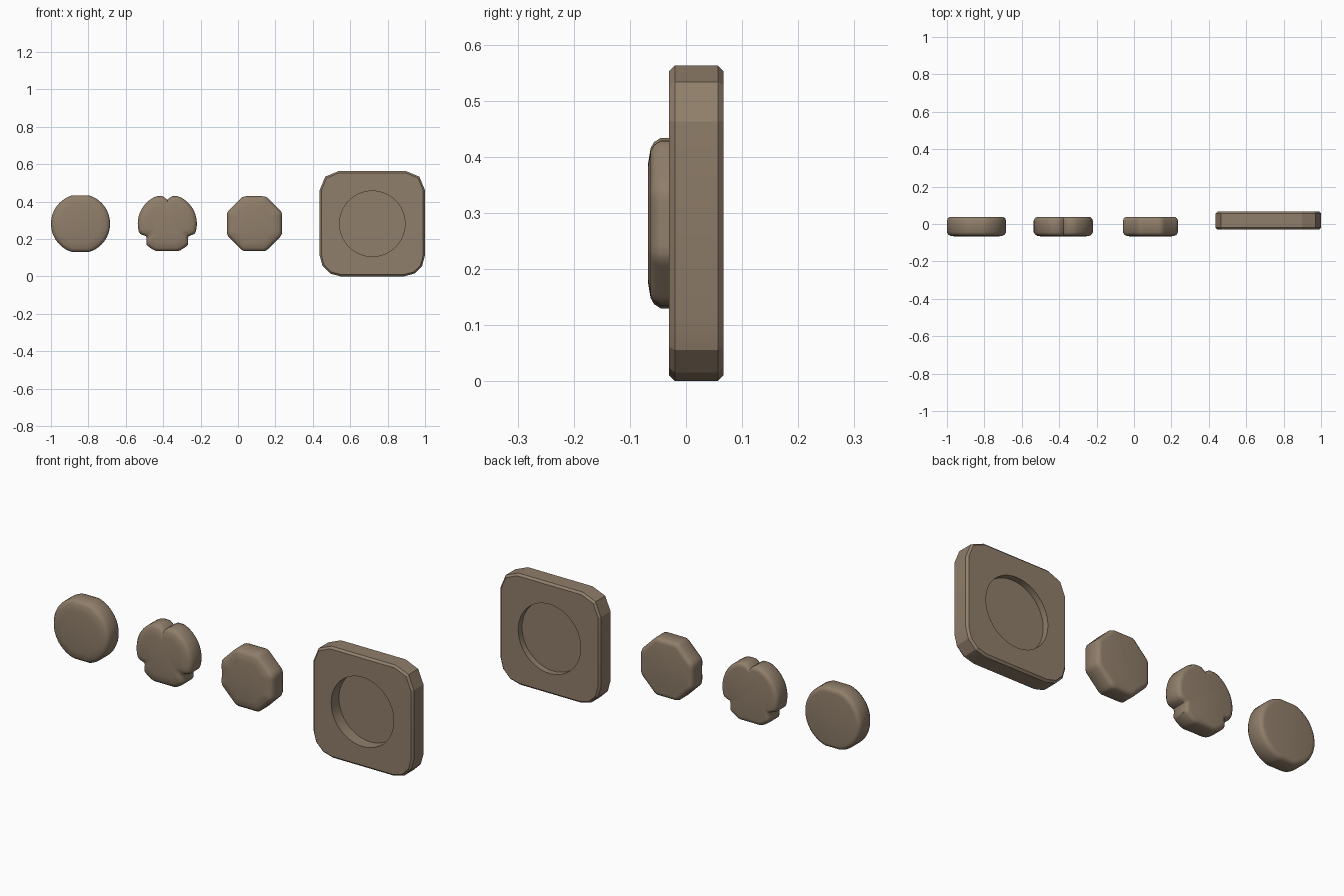
import bpy, bmesh
from math import sin, cos, pi, radians, tau

if "Cube" in bpy.data.objects:
    bpy.data.objects.remove(bpy.data.objects["Cube"], do_unlink=True)

brown = bpy.data.materials.new("warm brown")
brown.use_nodes = True
brown.diffuse_color = (0.28, 0.21, 0.145, 1)
brown.node_tree.nodes["Principled BSDF"].inputs["Base Color"].default_value = brown.diffuse_color

MID_Z = 0.282


def loft(name, center_x, rings, smooth_angle):
    """Skin closed rings of (x, y, z) points and cap both ends."""
    bm = bmesh.new()
    loops = [[bm.verts.new((x + center_x, y, z + MID_Z)) for x, y, z in ring] for ring in rings]
    n = len(loops[0])
    for a, b in zip(loops, loops[1:]):
        for i in range(n):
            j = (i + 1) % n
            bm.faces.new((a[i], a[j], b[j], b[i]))
    bm.faces.new(loops[0])
    bm.faces.new(loops[-1])
    bmesh.ops.recalc_face_normals(bm, faces=bm.faces)
    mesh = bpy.data.meshes.new(name)
    bm.to_mesh(mesh)
    bm.free()
    mesh.materials.append(brown)
    obj = bpy.data.objects.new(name, mesh)
    bpy.context.collection.objects.link(obj)
    bpy.ops.object.select_all(action='DESELECT')
    obj.select_set(True)
    bpy.context.view_layer.objects.active = obj
    if smooth_angle:
        bpy.ops.object.shade_smooth_by_angle(angle=radians(smooth_angle))
    return obj


# Outline radii of the three loose discs
def round_outline(a):
    r = 0.158
    return min(r, 0.152 / max(abs(sin(a)), 0.1))


def notched_outline(a):
    r = min(0.158, 0.147 / max(abs(sin(a)), 0.1))
    for notch in (90, 212, 328):
        gap = abs((a - radians(notch) + pi) % tau - pi)
        r = min(r, 0.128 + 0.13 * gap)
    return r


def octagon_outline(a):
    gap = (a + pi / 8) % (pi / 4) - pi / 8
    return min(0.156, 0.147 / cos(gap))


# Depth and inset of the rounded disc edge, front to back
EDGE = ((-0.068, 0.05), (-0.063, 0.019), (-0.057, 0.008), (-0.045, 0.0),
        (0.018, 0.0), (0.03, 0.005), (0.036, 0.013), (0.038, 0.024))


def disc(name, center_x, outline, steps=72):
    angles = [tau * i / steps for i in range(steps)]
    rings = [[((outline(a) - inset) * cos(a), y, (outline(a) - inset) * sin(a))
              for a in angles] for y, inset in EDGE]
    return loft(name, center_x, rings, 40)


disc("round_disc", -0.842, round_outline)
disc("notched_disc", -0.378, notched_outline)
disc("octagonal_disc", 0.088, octagon_outline)


# Square holder plate with rounded corners and a chamfered rim
def plate_ring(y, inset):
    half = 0.281
    points = []
    for start, sx, sz, radius, segments in ((0, 1, 1, 0.1, 2), (90, -1, 1, 0.1, 2),
                                            (180, -1, -1, 0.11, 3), (270, 1, -1, 0.11, 3)):
        for i in range(segments + 1):
            a = radians(start + 90 * i / segments)
            points.append((sx * (half - radius) + (radius - inset) * cos(a), y,
                           sz * (half - radius) + (radius - inset) * sin(a)))
    return points


PLATE_X = 0.718
plate = loft("holder_plate", PLATE_X, [plate_ring(y, i) for y, i in
             ((-0.03, 0.01), (-0.02, 0), (0.057, 0), (0.067, 0.01))], None)


# Circular pockets in the front and the back, leaving a thin floor
def pocket(y0, y1):
    ring = [(0.175 * cos(tau * i / 64), 0.175 * sin(tau * i / 64)) for i in range(64)]
    cutter = loft("pocket_cutter", PLATE_X, [[(x, y, z) for x, z in ring] for y in (y0, y1)], None)
    cutter.hide_render = True
    bpy.context.view_layer.objects.active = plate
    cut = plate.modifiers.new("pocket", 'BOOLEAN')
    cut.operation = 'DIFFERENCE'
    cut.object = cutter
    bpy.ops.object.modifier_apply(modifier=cut.name)
    bpy.data.objects.remove(cutter, do_unlink=True)


pocket(-0.1, 0.032)
pocket(0.036, 0.1)

bpy.ops.object.select_all(action='DESELECT')
plate.select_set(True)
bpy.context.view_layer.objects.active = plate
bpy.ops.object.shade_smooth_by_angle(angle=radians(15))
